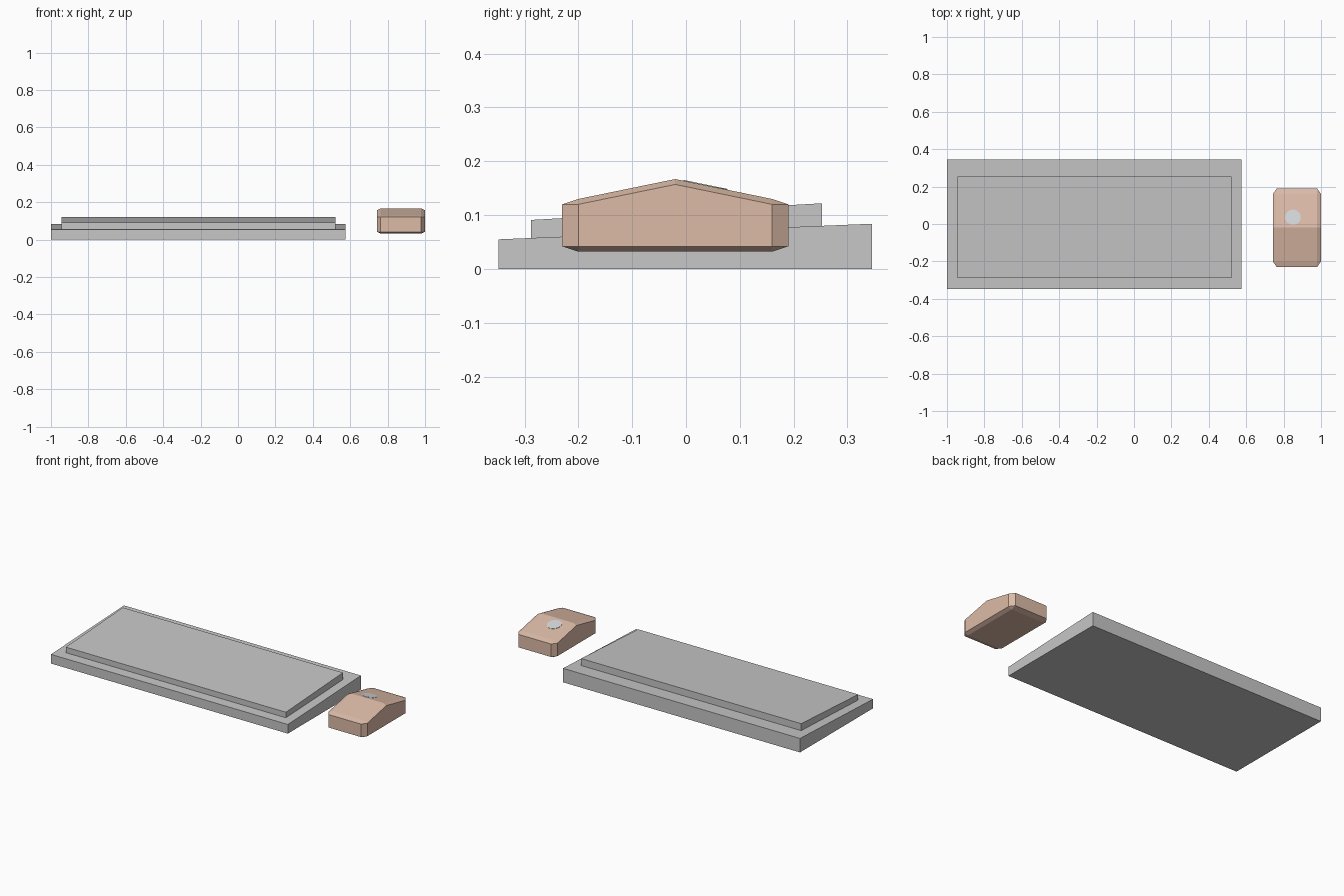
import bpy, bmesh, math

cube = bpy.data.objects.get("Cube")
if cube:
    bpy.data.objects.remove(cube, do_unlink=True)


def material(name, rgb):
    m = bpy.data.materials.new(name)
    m.use_nodes = True
    color = (*rgb, 1)
    m.diffuse_color = color
    m.node_tree.nodes["Principled BSDF"].inputs["Base Color"].default_value = color
    return m


grey = material("warm grey", (0.57, 0.57, 0.57))
tan = material("beige", (0.72, 0.50, 0.39))
pale = material("pale grey", (0.66, 0.69, 0.71))


def hull(name, points, mat):
    """Convex flat-faced solid around the points."""
    bm = bmesh.new()
    for p in points:
        bm.verts.new(p)
    bmesh.ops.convex_hull(bm, input=bm.verts[:])
    bmesh.ops.dissolve_limit(bm, angle_limit=math.radians(1),
                             verts=bm.verts[:], edges=bm.edges[:])
    bmesh.ops.recalc_face_normals(bm, faces=bm.faces[:])
    mesh = bpy.data.meshes.new(name)
    bm.to_mesh(mesh)
    bm.free()
    mesh.materials.append(mat)
    ob = bpy.data.objects.new(name, mesh)
    bpy.context.collection.objects.link(ob)
    return ob


def wedge(name, xs, profile, mat):
    """Side profile in y, z stretched between two x positions."""
    return hull(name, [(x, y, z) for x in xs for y, z in profile], mat)


# Keyboard: sloped base with a raised key deck
wedge("keyboard_base", (-1, 0.575),
      [(-0.348, 0), (0.346, 0), (0.346, 0.084), (-0.348, 0.055)], grey)
wedge("key_deck", (-0.943, 0.52),
      [(-0.288, 0.05), (0.253, 0.07), (0.253, 0.122), (-0.288, 0.091)], grey)

# Mouse: chamfered body with a ridge across the top
cx, cy = 0.871, -0.02
hx, hy = 0.129, 0.21
bx, by, bz = 0.021, 0.03, 0.01
low, shoulder, ridge = 0.032, 0.13, 0.167
pts = []
for sx in (-1, 1):
    inner, outer = cx + sx * (hx - bx), cx + sx * hx
    for sy in (-1, 1):
        yi, yo = cy + sy * (hy - by), cy + sy * hy
        pts += [(inner, yi, low), (inner, yi, shoulder)]
        for z in (low + bz, shoulder - bz):
            pts += [(outer, yi, z), (inner, yo, z)]
    pts += [(inner, cy, ridge), (outer, cy, ridge - bz)]
hull("mouse_body", pts, tan)

# Round wheel inlay lying on the rear slope
slope = (ridge - shoulder) / (hy - by)
y = 0.036
bpy.ops.mesh.primitive_cylinder_add(
    vertices=16, radius=0.042, depth=0.003,
    location=(0.85, y, ridge - slope * (y - cy)),
    rotation=(-math.atan(slope), 0, 0))
wheel = bpy.context.object
wheel.name = "mouse_wheel_inlay"
wheel.data.materials.append(pale)
